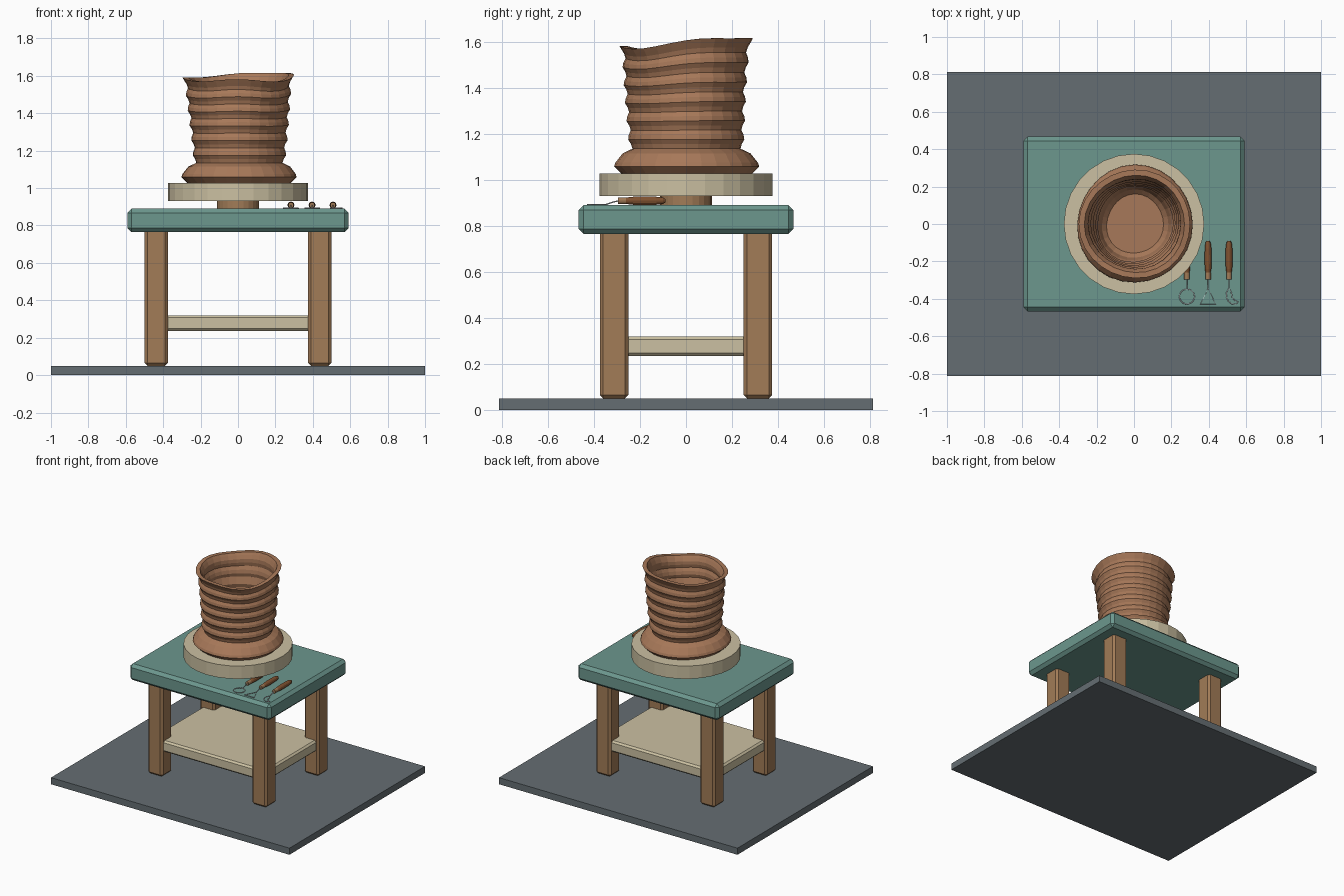
import bpy, bmesh, math
from math import sin, cos, pi, tau

if "Cube" in bpy.data.objects:
    bpy.data.objects.remove(bpy.data.objects["Cube"])


def material(name, rgb):
    m = bpy.data.materials.new(name)
    m.diffuse_color = (*rgb, 1)
    m.use_nodes = True
    m.node_tree.nodes["Principled BSDF"].inputs["Base Color"].default_value = m.diffuse_color
    return m


SLATE = material("slate", (0.13, 0.155, 0.17))
TEAL = material("teal_paint", (0.15, 0.31, 0.27))
WOOD = material("wood", (0.36, 0.20, 0.095))
CREAM = material("cream", (0.60, 0.53, 0.36))
CLAY = material("clay", (0.39, 0.19, 0.10))
HANDLE = material("dark_wood", (0.22, 0.085, 0.03))
STEEL = material("steel", (0.6, 0.62, 0.64))


def finish(bm, name, mat):
    bmesh.ops.recalc_face_normals(bm, faces=bm.faces)
    me = bpy.data.meshes.new(name)
    bm.to_mesh(me)
    bm.free()
    me.materials.append(mat)
    ob = bpy.data.objects.new(name, me)
    bpy.context.collection.objects.link(ob)
    return ob


def box(name, lo, hi, mat, bevel=0.0):
    bm = bmesh.new()
    bmesh.ops.create_cube(bm, size=1)
    for v in bm.verts:
        v.co = [(l + h) / 2 + c * (h - l) for l, h, c in zip(lo, hi, v.co)]
    ob = finish(bm, name, mat)
    if bevel:
        mod = ob.modifiers.new("chamfer", "BEVEL")
        mod.width, mod.segments = bevel, 1
    return ob


def lathe(name, profile, mat, sides, place):
    """Ring per (radius, height) point; place(r, angle, h) gives the position."""
    bm = bmesh.new()
    rings = [[bm.verts.new(place(r, tau * i / sides, h)) for i in range(sides)]
             for r, h in profile]
    for a, b in zip(rings, rings[1:]):
        for i in range(sides):
            j = (i + 1) % sides
            bm.faces.new((a[i], a[j], b[j], b[i]))
    bm.faces.new(rings[0])
    bm.faces.new(rings[-1])
    return finish(bm, name, mat)


def wire(name, pts, closed, mat=STEEL, radius=0.0025):
    cu = bpy.data.curves.new(name, "CURVE")
    cu.dimensions = "3D"
    cu.bevel_depth, cu.bevel_resolution = radius, 1
    cu.use_fill_caps = True
    sp = cu.splines.new("POLY")
    sp.points.add(len(pts) - 1)
    for p, co in zip(sp.points, pts):
        p.co = (*co, 1)
    sp.use_cyclic_u = closed
    cu.materials.append(mat)
    bpy.context.collection.objects.link(bpy.data.objects.new(name, cu))


def upright(r, a, z):
    return (r * cos(a), r * sin(a), z)


# Floor slab and table
box("floor", (-1, -0.812, 0), (1, 0.812, 0.05), SLATE)
box("table_top", (-0.592, -0.467, 0.765), (0.592, 0.467, 0.89), TEAL, 0.022)
box("lower_shelf", (-0.48, -0.355, 0.235), (0.48, 0.355, 0.32), CREAM, 0.013)
for sx, side in ((-1, "left"), (1, "right")):
    for sy, end in ((-1, "front"), (1, "back")):
        cx, cy = sx * 0.437, sy * 0.3125
        box(f"{end}_{side}_leg", (cx - 0.062, cy - 0.062, 0.05),
            (cx + 0.062, cy + 0.062, 0.78), WOOD, 0.015)

# Wheel head on its spindle
lathe("spindle", [(0.112, 0.88), (0.112, 0.935)], WOOD, 24, upright)
lathe("wheel_head", [(0.375, 0.93), (0.375, 1.028)], CREAM, 28, upright)


# Hand-thrown pot: rippled wall with a wavy rim
def wobbly(r, a, z):
    t = max(0, (z - 1.13) / 0.462)
    lift = (0.008 * cos(a) + 0.02 * sin(a) + 0.006 * sin(2 * a)
            + 0.006 * cos(4 * a) - 0.004 * sin(3 * a) * -1)
    r += 0.004 * sin(2 * a + 5 * z) + 0.003 * sin(3 * a - 9 * z)
    return (0.005 + r * cos(a), r * sin(a), z + lift * t * t)


def ripple(z):
    return cos(tau * (z - 1.18) / 0.08)


profile = [(0.28, 1.027), (0.312, 1.058), (0.306, 1.075), (0.275, 1.115)]
for i in range(22):
    t = i / 21
    z = 1.135 + 0.42 * t
    profile.append((0.24 + 0.035 * t + 0.008 * ripple(z), z))
profile += [(0.284, 1.575), (0.294, 1.592), (0.264, 1.592), (0.255, 1.575)]
for i in range(17):
    t = i / 16
    z = 1.55 - 0.4 * t
    profile.append((0.248 - 0.05 * t + 0.006 * ripple(z), z))
profile += [(0.18, 1.105), (0.155, 1.08)]
lathe("clay_pot", profile, CLAY, 28, wobbly)

# Trimming tools: handle, collar, bent stem and wire head
Z = 0.893
ring = [(0.04 * sin(tau * i / 20), -0.388 + 0.04 * cos(tau * i / 20)) for i in range(20)]
triangle = [(0, -0.345), (-0.04, -0.428), (0.04, -0.428)]
crescent = [(0, -0.342), (-0.013, -0.365), (-0.014, -0.39), (-0.004, -0.413),
            (0.015, -0.427), (0.035, -0.429), (0.05, -0.417), (0.03, -0.408),
            (0.017, -0.392), (0.014, -0.37)]
grip = [(0.013, -0.262), (0.017, -0.24), (0.0185, -0.2), (0.0175, -0.13),
        (0.014, -0.1), (0.008, -0.09)]
for x, kind, head in ((0.283, "ring", ring), (0.396, "triangle", triangle),
                      (0.508, "crescent", crescent)):
    def lying(r, a, y):
        return (x + r * cos(a), y, 0.909 + r * sin(a))
    lathe(kind + "_tool_handle", grip, HANDLE, 12, lying)
    lathe(kind + "_tool_collar", [(0.0145, -0.296), (0.0145, -0.26)], WOOD, 12, lying)
    wire(kind + "_tool_stem", [(x, -0.29, 0.909), (x, -0.315, 0.904), (x, -0.348, Z)],
         False, STEEL, 0.003)
    wire(kind + "_tool_head", [(x + px, py, Z) for px, py in head], True)
